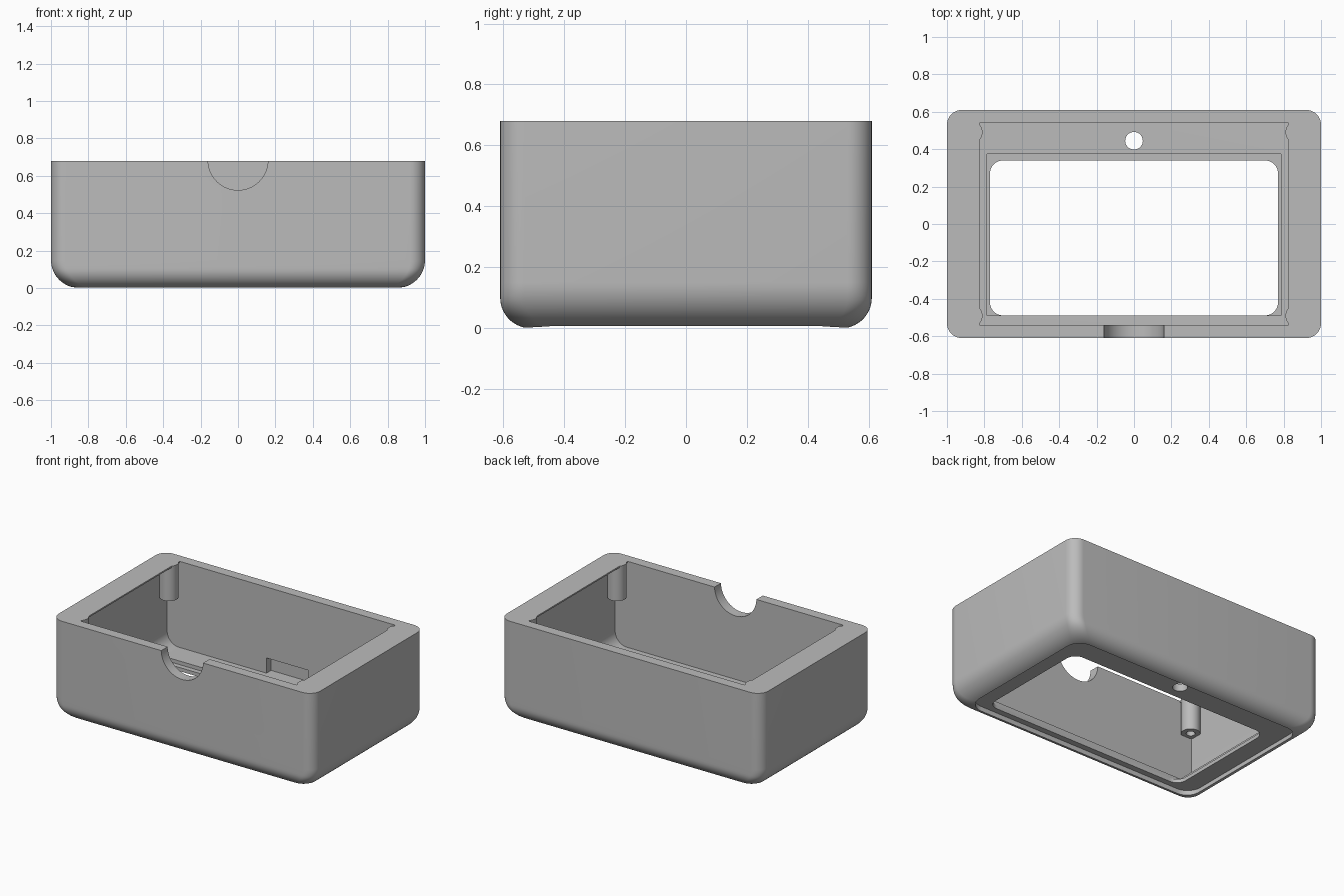
import bpy
import bmesh
from math import sin, cos, pi, sqrt

cube = bpy.data.objects.get("Cube")
if cube:
    bpy.data.objects.remove(cube, do_unlink=True)

HX, HY, H = 1.0, 0.61, 0.68      # outer half sizes and height
WALL_Y = 0.54                    # inner half depth

plastic = bpy.data.materials.new("grey plastic")
plastic.use_nodes = True
GREY = (0.5, 0.5, 0.5, 1)
plastic.diffuse_color = GREY
plastic.node_tree.nodes["Principled BSDF"].inputs["Base Color"].default_value = GREY


def loft(name, rings):
    """Closed solid through rings of equal point count."""
    bm = bmesh.new()
    rows = [[bm.verts.new(p) for p in ring] for ring in rings]
    n = len(rows[0])
    for a, b in zip(rows, rows[1:]):
        for i in range(n):
            bm.faces.new((a[i], a[(i + 1) % n], b[(i + 1) % n], b[i]))
    bm.faces.new(rows[0][::-1])
    bm.faces.new(rows[-1])
    bmesh.ops.recalc_face_normals(bm, faces=bm.faces)
    mesh = bpy.data.meshes.new(name)
    bm.to_mesh(mesh)
    bm.free()
    mesh.materials.append(plastic)
    obj = bpy.data.objects.new(name, mesh)
    bpy.context.collection.objects.link(obj)
    return obj


def rounded(hx, hy, r, z, cy=0, steps=10):
    """Rounded rectangle outline at height z."""
    pts = []
    for q, (sx, sy) in enumerate([(1, 1), (-1, 1), (-1, -1), (1, -1)]):
        for i in range(steps + 1):
            a = (q + i / steps) * pi / 2
            pts.append((sx * (hx - r) + r * cos(a), cy + sy * (hy - r) + r * sin(a), z))
    return pts


def slab(name, hx, y0, y1, z0, z1, r):
    cy, hy = (y0 + y1) / 2, (y1 - y0) / 2
    return loft(name, [rounded(hx, hy, r, z, cy) for z in (z0, z1)])


def box(name, hx, y0, y1, z0, z1):
    return loft(name, [[(-hx, y0, z), (hx, y0, z), (hx, y1, z), (-hx, y1, z)] for z in (z0, z1)])


def cylinder(name, x, y, r, z0, z1, n=40):
    turn = [2 * pi * i / n for i in range(n)]
    return loft(name, [[(x + r * cos(a), y + r * sin(a), z) for a in turn] for z in (z0, z1)])


def combine(target, tool, operation="DIFFERENCE"):
    mod = target.modifiers.new(tool.name, "BOOLEAN")
    mod.operation, mod.solver, mod.object = operation, "EXACT", tool
    bpy.context.view_layer.objects.active = target
    bpy.ops.object.modifier_apply(modifier=mod.name)
    bpy.data.objects.remove(tool, do_unlink=True)


def inset(r, z):
    return r - sqrt(max(0, r * r - max(0, r - z) ** 2))


# Outer shell, with a wider rounding at the two ends than at front and back
FX, FY = 0.15, 0.1
levels = [FX * (1 - cos(i / 16 * pi / 2)) for i in range(17)] + [H]
case = loft("case", [rounded(HX - inset(FX, z), HY - inset(FY, z), 0.08, z) for z in levels])

# Main cavity: round-bottomed section running front to back, under a thin rim
IX, FLOOR, R, LIP = 0.92, 0.085, 0.09, 0.67
arc = [(IX - R + R * sin(a), FLOOR + R - R * cos(a)) for a in [i / 12 * pi / 2 for i in range(13)]]
half = arc + [(IX, LIP)]
section = half + [(-x, z) for x, z in reversed(half)]
combine(case, loft("cavity", [[(x, y, z) for x, z in section] for y in (-WALL_Y, WALL_Y)]))
combine(case, box("top_opening", 0.825, -WALL_Y, WALL_Y, 0.5, 0.8))

# Corner screw posts hanging from the rim, with blind holes
for sx in (-1, 1):
    for sy in (-1, 1):
        combine(case, cylinder("post", sx * 0.87, sy * 0.49, 0.06, 0.44, H), "UNION")
        combine(case, cylinder("post_hole", sx * 0.87, sy * 0.49, 0.028, 0.4, 0.62, 24))

# Floor: seat, window, small round hole and shallow recess underneath
combine(case, box("window_seat", 0.787, -0.49, 0.375, 0.06, 0.3))
combine(case, slab("window", 0.77, -0.489, 0.34, -0.1, 0.3, 0.07))
combine(case, cylinder("round_hole", 0, 0.445, 0.047, -0.1, 0.3))
combine(case, slab("under_recess", 0.895, -0.53, 0.53, -0.1, 0.035, 0.1))

# Pocket low in the back wall
combine(case, box("back_pocket", 0.16, 0.5, 0.59, FLOOR, 0.19))

# Half-round notch in the front wall
ring = [2 * pi * i / 64 for i in range(64)]
combine(case, loft("notch", [[(0.16 * cos(a), y, H + 0.003 + 0.16 * sin(a)) for a in ring]
                             for y in (-0.8, -0.45)]))

bpy.ops.object.select_all(action="DESELECT")
case.select_set(True)
bpy.context.view_layer.objects.active = case
bpy.ops.object.shade_smooth_by_angle(angle=pi / 6)
